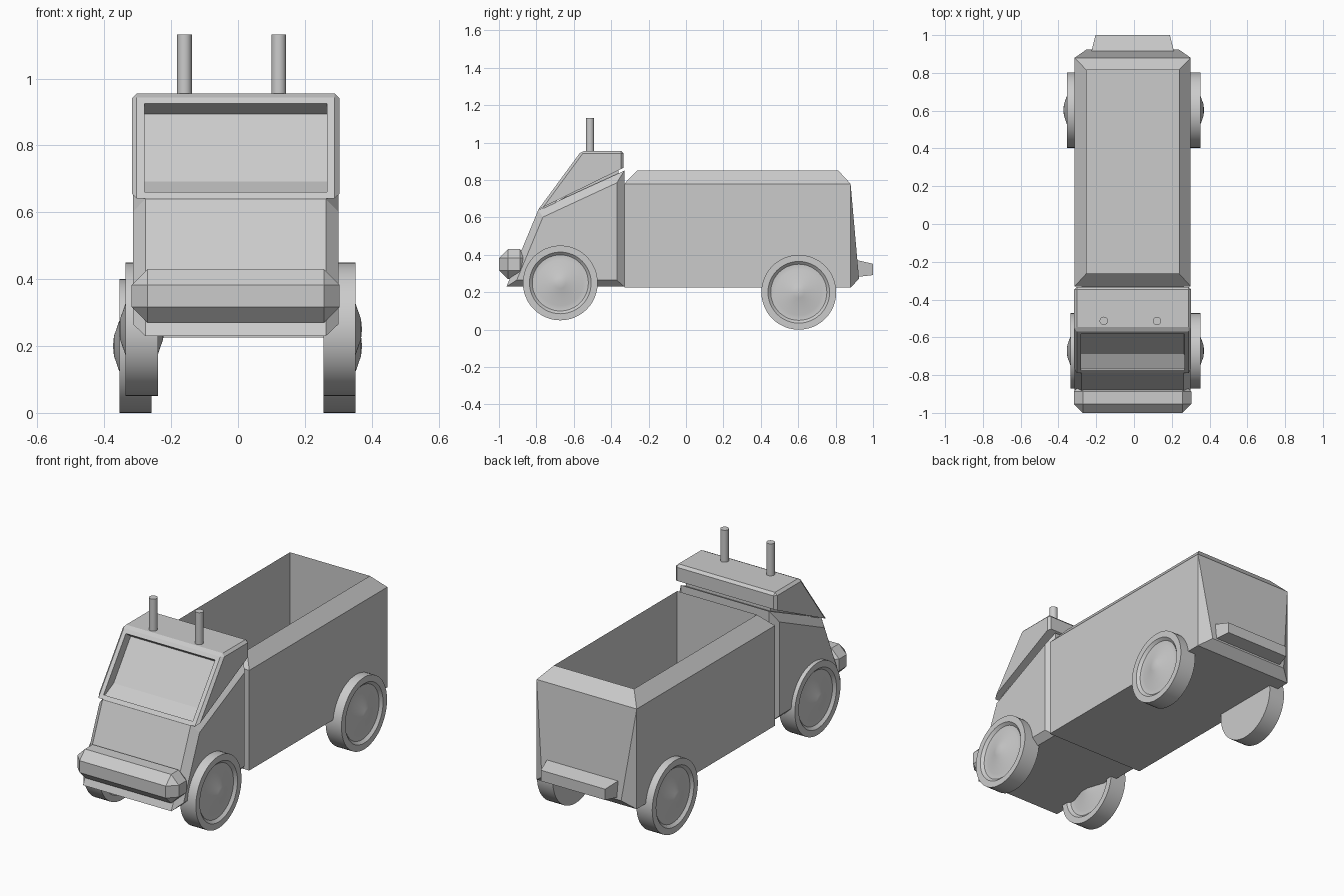
import bpy, bmesh, math
from mathutils import Matrix

if "Cube" in bpy.data.objects:
    bpy.data.objects.remove(bpy.data.objects["Cube"])

CX = -0.007  # body centre line
grey = bpy.data.materials.new("light grey")
grey.diffuse_color = (0.6, 0.6, 0.6, 1)
grey.use_nodes = True
grey.node_tree.nodes["Principled BSDF"].inputs["Base Color"].default_value = grey.diffuse_color


def finish(name, bm, smooth=False):
    bmesh.ops.recalc_face_normals(bm, faces=bm.faces[:])
    me = bpy.data.meshes.new(name)
    bm.to_mesh(me)
    bm.free()
    me.materials.append(grey)
    ob = bpy.data.objects.new(name, me)
    bpy.context.collection.objects.link(ob)
    if smooth:
        bpy.ops.object.select_all(action='DESELECT')
        ob.select_set(True)
        bpy.context.view_layer.objects.active = ob
        bpy.ops.object.shade_smooth_by_angle(angle=math.radians(35))
    return ob


def hull(points):
    """Convex solid with flat faces merged."""
    bm = bmesh.new()
    for p in points:
        bm.verts.new(p)
    bmesh.ops.convex_hull(bm, input=bm.verts[:])
    bmesh.ops.dissolve_limit(bm, angle_limit=0.005, verts=bm.verts[:], edges=bm.edges[:])
    bmesh.ops.recalc_face_normals(bm, faces=bm.faces[:])
    return bm


def both(profile, half):
    """Mirror a side profile (y, z) to both sides of the body."""
    return [(CX + s * half, y, z) for s in (-1, 1) for y, z in profile]


def box(x0, x1, y0, y1, z0, z1):
    return hull([(x, y, z) for x in (x0, x1) for y in (y0, y1) for z in (z0, z1)])


# Lower cab: full outline near the middle, inset outline on the sides
outline = [(-0.96, 0.23), (-0.79, 0.64), (-0.33, 0.85), (-0.33, 0.23)]
inset = [(-0.905, 0.265), (-0.765, 0.602), (-0.37, 0.785), (-0.37, 0.265)]
finish("lower_cab", hull(both(outline, 0.27) + both(inset, 0.307)))

# Recessed neck filling the seam between lower and upper cab
finish("cab_neck", hull(both([(-0.775, 0.635), (-0.36, 0.88), (-0.36, 0.8)], 0.26)))

# Upper cab with chamfered edges and sunken windshield
bm = hull(both([(-0.79, 0.642), (-0.56, 0.955), (-0.333, 0.955), (-0.333, 0.866)], 0.31))
edges = [e for e in bm.edges if not all(v.co.y < -0.78 for v in e.verts)
         and any(v.co.z > 0.9 for v in e.verts)]
bmesh.ops.bevel(bm, geom=edges, offset=0.014, segments=1, affect='EDGES', profile=0.5)
bm.normal_update()
front = max((f for f in bm.faces if f.normal.y < -0.5), key=lambda f: f.calc_area())
bmesh.ops.inset_individual(bm, faces=[front], thickness=0.032)
bmesh.ops.inset_individual(bm, faces=[front], thickness=0.0005, depth=-0.052)
finish("upper_cab", bm)

# Open cargo box: outer wall, sloping rim, inner wall and floor
bm = bmesh.new()
rings = [(0.307, -0.33, 0.88, 0.225), (0.307, -0.33, 0.88, 0.78),
         (0.245, -0.262, 0.815, 0.85), (0.245, -0.262, 0.815, 0.25)]
loops = []
for h, y0, y1, z in rings:
    loops.append([bm.verts.new(p) for p in ((CX - h, y0, z), (CX + h, y0, z),
                                            (CX + h, y1, z), (CX - h, y1, z))])
for a, b in zip(loops, loops[1:]):
    for i in range(4):
        j = (i + 1) % 4
        bm.faces.new((a[i], a[j], b[j], b[i]))
bm.faces.new(loops[0])
bm.faces.new(loops[-1])
finish("cargo_box", bm)

# Bulging tail panel
finish("tail_panel", hull(both([(0.88, 0.225), (0.88, 0.78)], 0.307) + both([(0.925, 0.272)], 0.243)))

# Bumpers
bm = box(CX - 0.311, CX + 0.311, -1.0, -0.84, 0.27, 0.43)
bmesh.ops.bevel(bm, geom=bm.edges[:], offset=0.047, segments=1, affect='EDGES', profile=0.5)
finish("front_bumper", bm)
finish("rear_bumper", hull(both([(0.9, 0.28), (0.9, 0.375)], 0.222) + both([(1.0, 0.292), (1.0, 0.352)], 0.197)))

# Exhaust stacks
for name, x in (("left_stack", -0.16), ("right_stack", 0.122)):
    bm = bmesh.new()
    bmesh.ops.create_cone(bm, cap_ends=True, segments=24, radius1=0.022, radius2=0.022, depth=0.2,
                          matrix=Matrix.Translation((x, -0.513, 1.032)))
    finish(name, bm, True)


# Wheels: revolved profile (radius, distance outwards), flat or domed inner face
def wheel(name, side, x_out, y, z, inner_dome=False):
    half = [(0.2, 0), (0.165, 0), (0.15, -0.014), (0.122, -0.016), (0.03, 0.016), (0, 0.019)]
    width = 0.097
    inner = [(r, -width - d) for r, d in reversed(half)] if inner_dome else [(0, -width), (0.2, -width)]
    prof = inner + half
    bm = bmesh.new()
    vs = [bm.verts.new((side * (x_out + d), y, z + r)) for r, d in prof]
    es = [bm.edges.new(p) for p in zip(vs, vs[1:])]
    bmesh.ops.spin(bm, geom=vs + es, cent=(0, y, z), axis=(1, 0, 0), angle=2 * math.pi,
                   steps=48, use_merge=True)
    bmesh.ops.remove_doubles(bm, verts=bm.verts[:], dist=0.0005)
    finish(name, bm, True)


wheel("front_right_wheel", 1, 0.352, -0.672, 0.25)
wheel("front_left_wheel", -1, 0.337, -0.672, 0.25, True)
wheel("rear_right_wheel", 1, 0.352, 0.603, 0.2)
wheel("rear_left_wheel", -1, 0.355, 0.603, 0.2)
